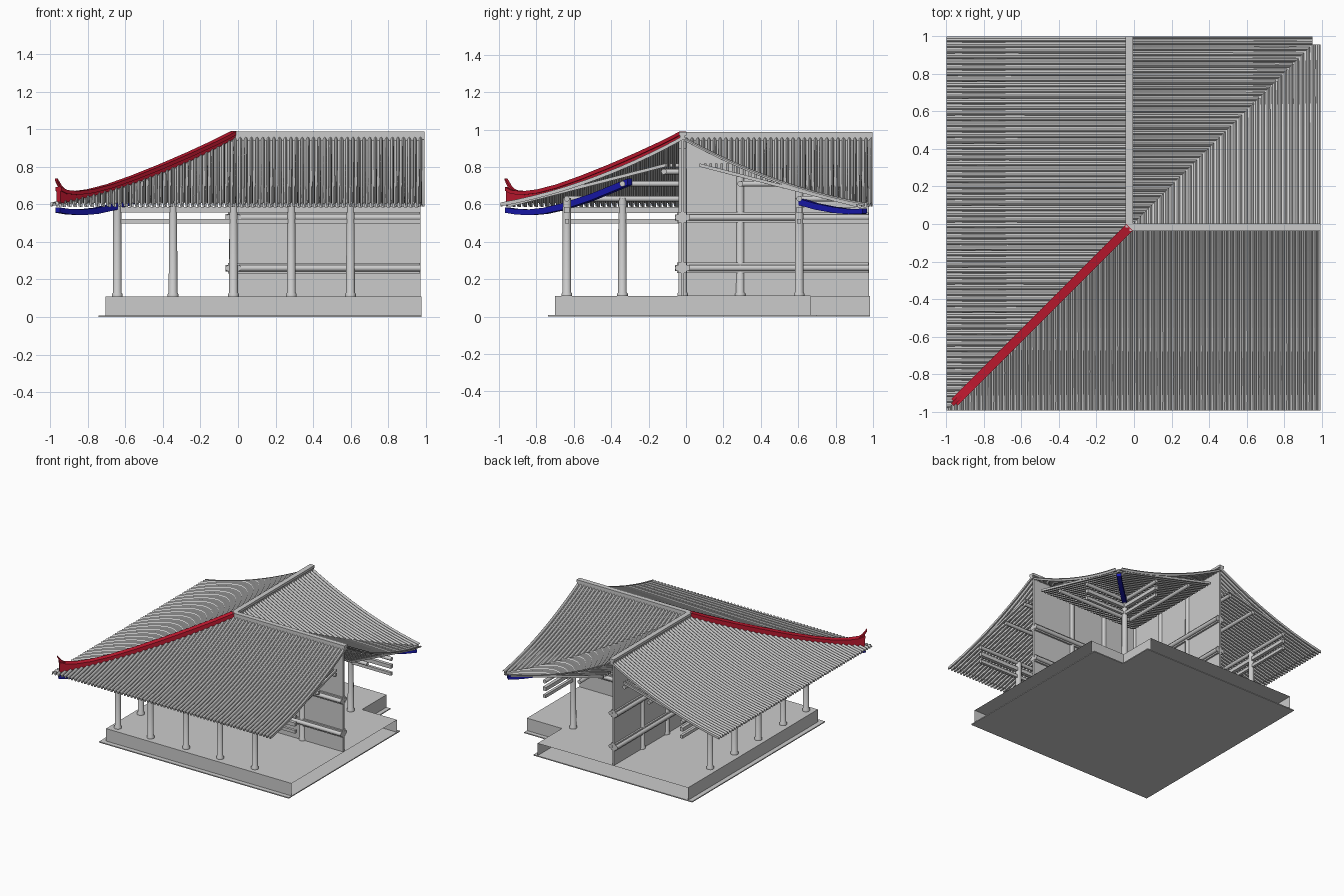
import bpy, bmesh, math
from mathutils import Vector

if "Cube" in bpy.data.objects:
    bpy.data.objects.remove(bpy.data.objects["Cube"])

C = -0.018          # ridge line in both directions
END = 0.998         # cut end of each wing
OFF = Vector((-0.006, 0, 0))


def material(name, col):
    m = bpy.data.materials.new(name)
    m.diffuse_color = col
    m.use_nodes = True
    m.node_tree.nodes["Principled BSDF"].inputs["Base Color"].default_value = m.diffuse_color
    return m


RED = material("red_paint", (0.55, 0.01, 0.03, 1))
BLUE = material("blue_paint", (0.01, 0.01, 0.45, 1))


def make(name, verts, faces, mat=None, twin=False, smooth=False):
    """Mesh object; twin adds the copy mirrored across the x = y diagonal."""
    verts, faces = [tuple(v) for v in verts], [tuple(f) for f in faces]
    if twin:
        n = len(verts)
        verts += [(y, x, z) for x, y, z in verts]
        faces += [tuple(i + n for i in reversed(f)) for f in faces]
    me = bpy.data.meshes.new(name)
    me.from_pydata(verts, [], faces)
    ob = bpy.data.objects.new(name, me)
    ob.location = OFF
    bpy.context.collection.objects.link(ob)
    if mat:
        me.materials.append(mat)
    if smooth:
        bpy.ops.object.select_all(action='DESELECT')
        ob.select_set(True)
        bpy.context.view_layer.objects.active = ob
        bpy.ops.object.shade_smooth_by_angle(angle=math.radians(40))
    return ob


def loft(rings):
    """Closed tube through equal rings, capped at both ends."""
    n = len(rings[0])
    verts = [p for r in rings for p in r]
    faces = [(k * n + i, k * n + (i + 1) % n, (k + 1) * n + (i + 1) % n, (k + 1) * n + i)
             for k in range(len(rings) - 1) for i in range(n)]
    last = (len(rings) - 1) * n
    return verts, faces + [tuple(reversed(range(n))), tuple(range(last, last + n))]


def join(parts):
    verts, faces = [], []
    for v, f in parts:
        n = len(verts)
        verts += v
        faces += [tuple(i + n for i in q) for q in f]
    return verts, faces


def box(x0, x1, y0, y1, z0, z1):
    return loft([[(x0, y0, z), (x1, y0, z), (x1, y1, z), (x0, y1, z)] for z in (z0, z1)])


def circle(r, n=16):
    return [(r * math.cos(2 * math.pi * i / n), r * math.sin(2 * math.pi * i / n)) for i in range(n)]


def post(x, y, top, r=0.023):
    prof = [(1.25, 0.11), (1.25, 0.122), (1.0, 0.13), (0.95, top)]
    return loft([[(x + a, y + b, z) for a, b in circle(r * k)] for k, z in prof])


def pole(x0, x1, y, z, r):
    return loft([[(x, y + a, z + b) for a, b in circle(r, 12)] for x in (x0, x1)])


def roof_z(d):
    return 0.957 - 0.55 * d + 0.19 * d * d


# Base plate and platform: L plans, platform open at the wing ends
def ell(lo, notch):
    return [(lo, lo), (END - 0.015, lo), (END - 0.015, notch), (notch, notch),
            (notch, END - 0.015), (lo, END - 0.015)]


make("base_plate", *loft([[(x, y, z) for x, y in ell(-0.738, 0.70)] for z in (0, 0.008)]))
pv, pf = loft([[(x, y, z) for x, y in ell(-0.70, 0.665)] for z in (0.008, 0.11)])
make("platform", pv, [f for i, f in enumerate(pf) if i not in (1, 4, 6)])

# Columns: outer row, inner corner, wall posts
ROW = [-0.637, -0.34, C, 0.29, 0.605]
outer = [post(ROW[0], ROW[0], 0.60)] + [p for s in ROW[1:]
                                        for p in (post(s, ROW[0], 0.635), post(ROW[0], s, 0.635))]
make("gallery_columns", *join(outer), smooth=True)
make("inner_column", *post(0.605, 0.605, 0.635), smooth=True)
make("corner_column", *post(C, C, 0.94), smooth=True)
make("wall_columns", *join([post(s, C, 0.90) for s in ROW[3:]]), twin=True, smooth=True)

# Walls under the ridges
make("wall", *box(C, END - 0.02, C - 0.008, C + 0.008, 0.11, 0.95), twin=True)

# Paired rails either side of each wall, crossing at the corner
rails = []
for z in (0.26, 0.53):
    for side in (-1, 1):
        rails.append(pole(C - 0.042, END - 0.02, C + side * 0.024, z, 0.017))
    rails.append(box(C - 0.03, END - 0.022, C - 0.022, C + 0.022, z - 0.028, z + 0.028))
make("wall_rails", *join(rails), twin=True, smooth=True)

# Eave beams, purlins and ties
E = ROW[0]
make("eave_beams", *join([box(E, END - 0.02, E - 0.011, E + 0.011, 0.497, 0.522),
                          box(E, END - 0.02, E - 0.014, E + 0.014, 0.555, 0.585),
                          box(0.605, END - 0.02, 0.594, 0.616, 0.497, 0.522),
                          box(0.605, END - 0.02, 0.591, 0.619, 0.555, 0.585)]), twin=True)
make("purlins", *join([pole(E, END - 0.02, E, 0.63, 0.015),
                       pole(-0.34, END - 0.02, -0.34, 0.71, 0.015),
                       pole(C - 0.1, END - 0.02, C - 0.1, 0.775, 0.015),
                       pole(0.29, END - 0.02, 0.29, 0.71, 0.015),
                       pole(0.605, END - 0.02, 0.605, 0.63, 0.015)]), twin=True, smooth=True)

# Tiled slopes: ribbed sheets clipped at the hip and the valley
STEP, NV = 0.03, 12
RIB = [(0, 0), (0.4, 0), (0.42, 0.009), (0.54, 0.017), (0.7, 0.020), (0.86, 0.017), (0.98, 0.009)]


def slope(sign, start, dmin, dmax):
    us, k = [], 0
    while start + k * STEP < END:
        us += [(min(start + (k + t) * STEP, END), h) for t, h in RIB]
        k += 1
    verts, faces = [], []
    for u, h in us:
        a, b = dmin(u), dmax(u)
        for j in range(NV):
            d = a + (b - a) * j / (NV - 1)
            verts.append((u, C + sign * d, roof_z(d) - 0.012 + h))
    for i in range(len(us) - 1):
        for j in range(NV - 1):
            q = (i * NV + j, i * NV + j + 1, (i + 1) * NV + j + 1, (i + 1) * NV + j)
            faces.append(q if sign < 0 else q[::-1])
    return verts, faces


make("outer_roof_tiles", *slope(-1, C - 0.975, lambda u: max(0, C - u), lambda u: 0.975),
     twin=True, smooth=True)
make("inner_roof_tiles", *slope(1, C, lambda u: 0, lambda u: max(0, min(u - C, 0.975))),
     twin=True, smooth=True)


# Straight rafters under the tiles
def rafter(u, sign, a, b):
    w, h = 0.007, 0.009
    rings = []
    for d in (a, b):
        z = 0.81 - (d - 0.09) * 0.256
        y = C + sign * d
        rings.append([(u - w, y, z - h), (u + w, y, z - h), (u + w, y, z + h), (u - w, y, z + h)])
    return loft(rings if sign < 0 else [r[::-1] for r in rings])


rafters = []
for k in range(66):
    u = C - 0.96 + k * STEP
    if u > END - 0.01:
        break
    a = max(0.09, C - u)
    if a < 0.91:
        rafters.append(rafter(u, -1, a, 0.93))
    if u - C > 0.12:
        rafters.append(rafter(u, 1, 0.09, min(0.93, u - C)))
make("rafters", *join(rafters), twin=True)

# Ridge caps
make("ridge_caps", *join([box(C, END, C - 0.013, C + 0.013, 0.945, 0.985),
                          box(C, END, C - 0.02, C + 0.02, 0.968, 0.988)]), twin=True)


def diagonal(points, width):
    """Bar along the x = y diagonal from (s, bottom, top) points."""
    w = width / 2 / math.sqrt(2)
    return loft([[(s - w, s + w, lo), (s + w, s - w, lo), (s + w, s - w, hi), (s - w, s + w, hi)]
                 for s, lo, hi in points])


# Red hip ridge with rolled top edge and upturned horn
TOP = [(C, 0.985), (-0.12, 0.933), (-0.25, 0.873), (-0.4, 0.808), (-0.55, 0.748),
       (-0.68, 0.702), (-0.78, 0.676), (-0.86, 0.666), (-0.92, 0.672), (-0.95, 0.688)]
body = diagonal([(s, roof_z(C - s) - 0.005, t) for s, t in TOP], 0.032)
cap = diagonal([(s, t - 0.016, t + 0.004) for s, t in TOP], 0.048)
horn = diagonal([(-0.915, 0.655, 0.675), (-0.938, 0.675, 0.698), (-0.952, 0.705, 0.722),
                 (-0.962, 0.727, 0.738)], 0.02)
make("hip_ridge", *join([body, cap, horn]), RED)

# Blue corner beams below the hip and the valley
make("hip_beam", *diagonal([(-0.955, 0.555, 0.583), (-0.9, 0.546, 0.575), (-0.83, 0.542, 0.573),
                            (-0.75, 0.549, 0.582), (-0.65, 0.571, 0.606), (-0.5, 0.621, 0.656),
                            (-0.3, 0.703, 0.738)], 0.034), BLUE)
make("valley_beam", *diagonal([(0.6, 0.60, 0.635), (0.7, 0.572, 0.605), (0.8, 0.554, 0.585),
                               (0.88, 0.547, 0.575), (0.955, 0.55, 0.577)], 0.034), BLUE)
